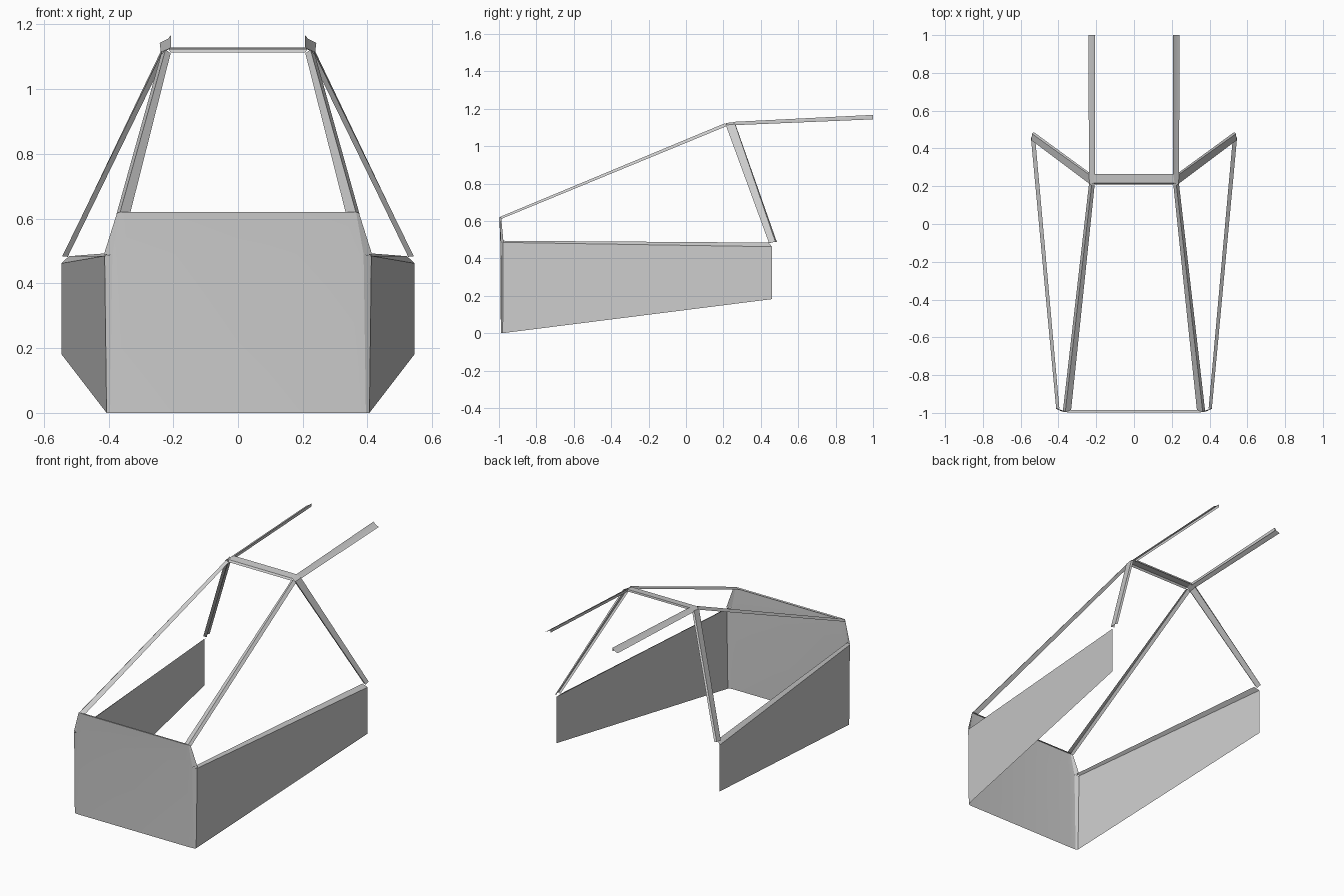
import bpy, bmesh


def sheet(name, sections, sharp_angle=35):
    """Skin a strip of open cross-sections and mirror it across x = 0."""
    bm = bmesh.new()
    rows = [[bm.verts.new(p) for p in s] for s in sections]
    for a, b in zip(rows, rows[1:]):
        for i in range(len(a) - 1):
            bm.faces.new((a[i], b[i], b[i + 1], a[i + 1]))
    bmesh.ops.recalc_face_normals(bm, faces=bm.faces)
    # open sheets: turn the faces away from the cabin centre
    out = sum((f.normal.x * f.calc_center_median().x
               + f.normal.y * f.calc_center_median().y
               + f.normal.z * (f.calc_center_median().z - 0.35)) * f.calc_area()
              for f in bm.faces)
    if out < 0:
        bmesh.ops.reverse_faces(bm, faces=bm.faces)
    me = bpy.data.meshes.new(name)
    bm.to_mesh(me)
    bm.free()
    ob = bpy.data.objects.new(name, me)
    bpy.context.collection.objects.link(ob)
    mod = ob.modifiers.new("mirror", 'MIRROR')
    mod.use_clip = True
    mod.merge_threshold = 0.0005
    bpy.ops.object.select_all(action='DESELECT')
    ob.select_set(True)
    bpy.context.view_layer.objects.active = ob
    bpy.ops.object.shade_smooth_by_angle(angle=sharp_angle * 3.14159 / 180)
    return ob


# Front panel: centre line to rounded corner, with a small folded top lip
sheet("front_panel", [
    [(0, -0.99, 0), (0, -0.993, 0.49), (0, -0.998, 0.62), (0, -0.985, 0.618)],
    [(0.365, -0.99, 0), (0.355, -0.993, 0.49), (0.335, -0.998, 0.62), (0.33, -0.985, 0.618)],
    [(0.395, -0.988, 0), (0.388, -0.99, 0.49), (0.365, -0.996, 0.62), (0.362, -0.985, 0.618)],
])

# Corner post between the front panel and the windscreen pillar
sheet("front_corner", [
    [(0.388, -0.99, 0.49), (0.365, -0.996, 0.62)],
    [(0.414, -0.976, 0.49), (0.374, -0.988, 0.617)],
])

# Short rounded strip joining the front to the sides
sheet("corner_bend", [
    [(0.395, -0.988, 0), (0.388, -0.99, 0.49)],
    [(0.406, -0.98, 0), (0.412, -0.978, 0.485)],
])

# Side panel with the inward-sloping sill lip
sheet("side_panel", [
    [(0.406, -0.98, 0), (0.412, -0.978, 0.485), (0.395, -0.978, 0.494)],
    [(0.546, 0.46, 0.182), (0.546, 0.46, 0.462), (0.522, 0.442, 0.484)],
])

# Windscreen pillar
sheet("windscreen_pillar", [
    [(0.333, -0.985, 0.617), (0.364, -0.996, 0.621), (0.376, -0.985, 0.612)],
    [(0.208, 0.21, 1.111), (0.224, 0.208, 1.122), (0.238, 0.215, 1.106)],
], 20)

# Roof cross bar with folded front edge
sheet("roof_cross_bar", [
    [(0, 0.208, 1.113), (0, 0.216, 1.124), (0, 0.264, 1.129), (0, 0.266, 1.118)],
    [(0.208, 0.208, 1.113), (0.215, 0.216, 1.124), (0.208, 0.264, 1.129), (0.208, 0.266, 1.118)],
], 20)

# Junction plate where the bars meet
sheet("roof_joint", [
    [(0.215, 0.212, 1.123), (0.208, 0.264, 1.129)],
    [(0.238, 0.215, 1.108), (0.238, 0.264, 1.115)],
])

# Roof rail running to the rear
sheet("roof_rail", [
    [(0.207, 0.262, 1.114), (0.207, 0.262, 1.130), (0.217, 0.262, 1.124), (0.238, 0.262, 1.112)],
    [(0.208, 1.0, 1.147), (0.207, 1.0, 1.167), (0.217, 1.0, 1.155), (0.242, 1.0, 1.143)],
], 20)

# Door pillar
sheet("door_pillar", [
    [(0.222, 0.222, 1.106), (0.236, 0.213, 1.112), (0.238, 0.262, 1.118), (0.228, 0.266, 1.112)],
    [(0.526, 0.452, 0.482), (0.543, 0.443, 0.484), (0.540, 0.478, 0.487), (0.530, 0.486, 0.487)],
], 20)
